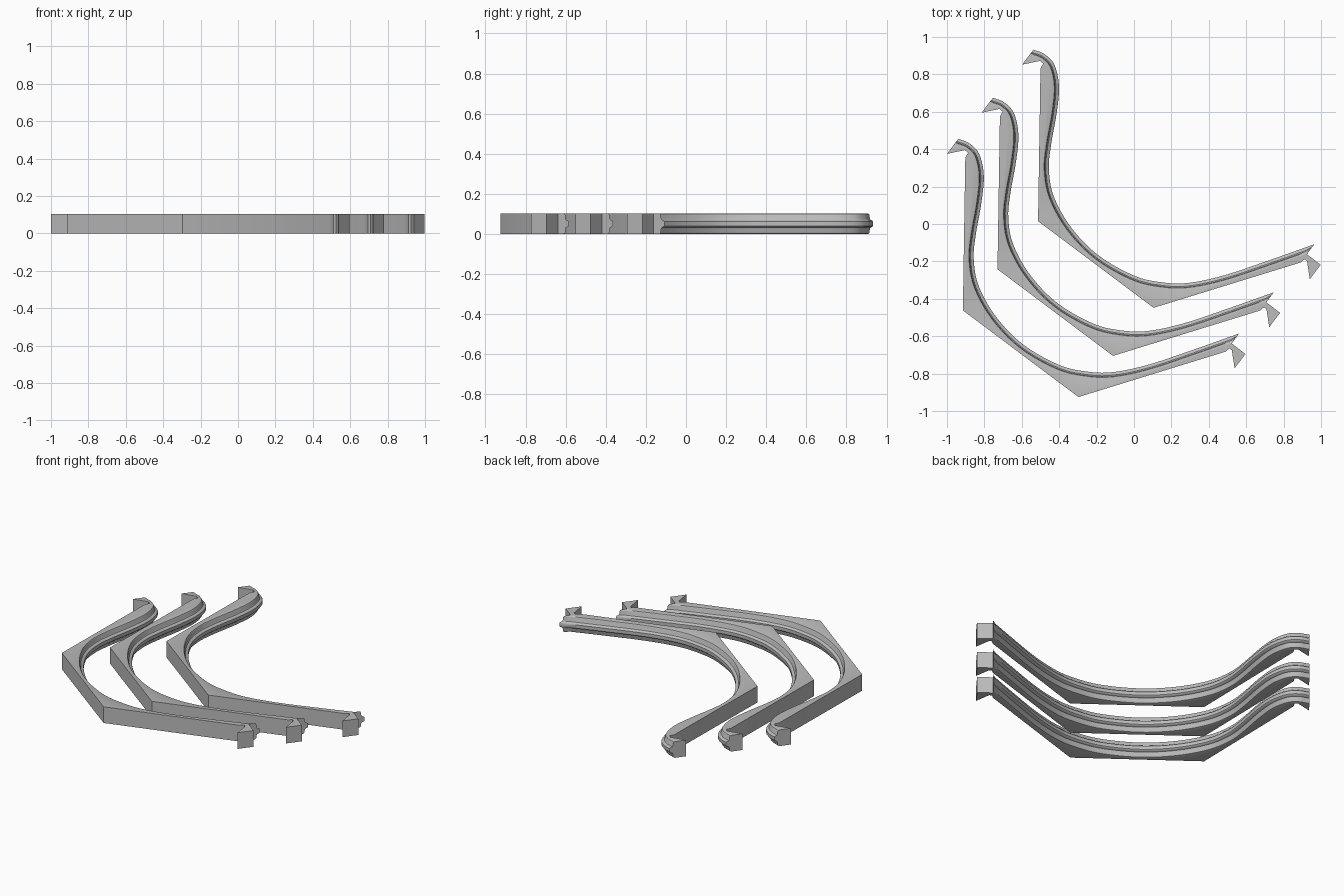
import bpy, bmesh
from mathutils import Vector

if "Cube" in bpy.data.objects:
    bpy.data.objects.remove(bpy.data.objects["Cube"])

grey = bpy.data.materials.new("plain grey")
grey.diffuse_color = (0.5, 0.5, 0.5, 1)
grey.use_nodes = True
grey.node_tree.nodes["Principled BSDF"].inputs["Base Color"].default_value = grey.diffuse_color

# Curved moulded edge, from the upper hook to the right-hand tip
KEYS = [(-.537, .932), (-.478, .908), (-.425, .850), (-.401, .735), (-.414, .590),
        (-.444, .420), (-.455, .290), (-.428, .145), (-.335, -.020), (-.190, -.168),
        (0, -.276), (.150, -.312), (.290, -.315), (.480, -.275), (.720, -.195), (.965, -.108)]
# Straight back of the piece, from the right-hand hook round to the upper hook
BACK = [(.925, -.162), (.998, -.218), (.940, -.295), (.925, -.198), (.912, -.188),
        (.890, -.206), (.105, -.448), (-.513, .015), (-.500, .832), (-.485, .858),
        (-.502, .872), (-.598, .852)]
# Moulding section: (setback from tongue tip, height), lower half is mirrored
HALF = [(.032, .103), (.025, .100), (.021, .093), (.020, .078), (.016, .071),
        (.004, .067), (0, .062)]
H = .103
SECTION = HALF + [(d, H - z) for d, z in reversed(HALF)]


def smooth_path(keys, steps=5):
    """Catmull-Rom curve through the key points."""
    p = [Vector(k) for k in keys]
    p = [2 * p[0] - p[1]] + p + [2 * p[-1] - p[-2]]
    out = []
    for a, b, c, d in zip(p, p[1:], p[2:], p[3:]):
        for i in range(steps):
            t = i / steps
            out.append(.5 * (2 * b + (c - a) * t + (2 * a - 5 * b + 4 * c - d) * t * t
                             + (3 * b - a - 3 * c + d) * t ** 3))
    return out + [p[-2]]


path = smooth_path(KEYS)
inward = []
for i in range(len(path)):
    t = (path[min(i + 1, len(path) - 1)] - path[max(i - 1, 0)]).normalized()
    inward.append(Vector((t.y, -t.x)))
# The ends are cut at a slant
inward[0] = Vector((-.62, -.78))
inward[-1] = Vector((-.62, -.78))

bm = bmesh.new()
rings = []
for d, z in SECTION:
    pts = [p + n * d for p, n in zip(path, inward)] + [Vector(b) for b in BACK]
    rings.append([bm.verts.new((p.x, p.y, z)) for p in pts])
n = len(rings[0])
first_back = len(path)
for r, s in zip(rings, rings[1:]):
    for i in range(first_back - 1):
        bm.faces.new((r[i], r[i + 1], s[i + 1], s[i]))
# Straight walls and slanted end faces
for i in range(first_back - 1, n):
    j = (i + 1) % n
    if i == first_back - 1:
        bm.faces.new([r[i] for r in rings] + [rings[-1][j], rings[0][j]])
    elif j == 0:
        bm.faces.new([r[0] for r in rings] + [rings[-1][i], rings[0][i]])
    else:
        bm.faces.new((rings[0][i], rings[0][j], rings[-1][j], rings[-1][i]))
bm.faces.new(rings[0])
bm.faces.new(rings[-1])
used = [v for v in bm.verts if not v.link_faces]
bmesh.ops.delete(bm, geom=used, context='VERTS')
bmesh.ops.recalc_face_normals(bm, faces=bm.faces)
mesh = bpy.data.meshes.new("curved_rail")
bm.to_mesh(mesh)
bm.free()
mesh.materials.append(grey)

# Three identical rails nested side by side
for name, x, y in (("back_rail", 0, 0), ("middle_rail", -.217, -.257), ("front_rail", -.402, -.477)):
    ob = bpy.data.objects.new(name, mesh.copy())
    ob.location = (x, y, 0)
    bpy.context.collection.objects.link(ob)
    bpy.ops.object.select_all(action='DESELECT')
    ob.select_set(True)
    bpy.context.view_layer.objects.active = ob
    bpy.ops.object.shade_smooth_by_angle(angle=.6)
